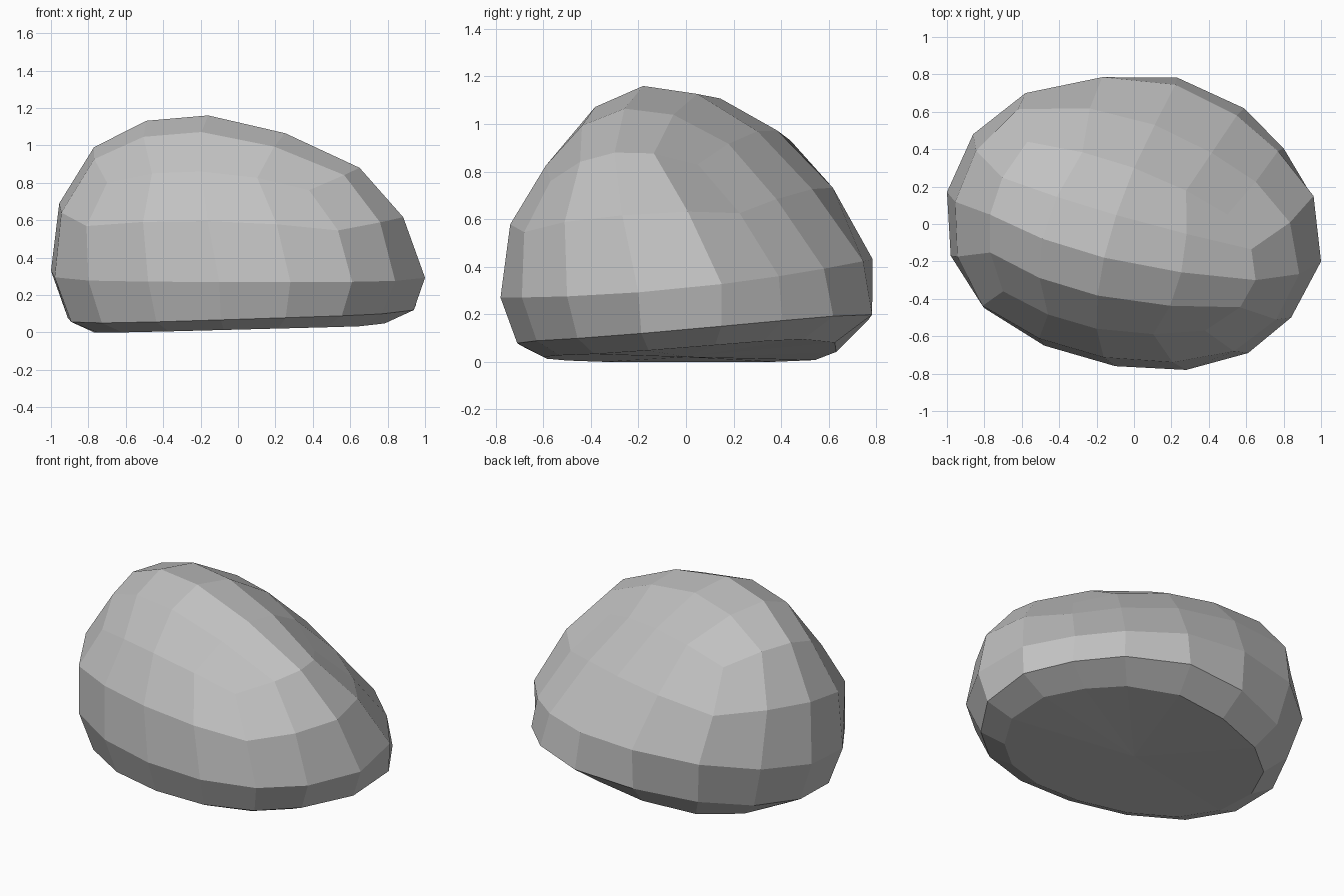
import bpy
import bmesh
from mathutils import Vector

cube = bpy.data.objects.get("Cube")
if cube:
    bpy.data.objects.remove(cube, do_unlink=True)

# Waist outline of the boulder, clockwise from the left end
OUTLINE = [(-1, .17), (-.86, .48), (-.58, .7), (-.17, .785),
           (.22, .745), (.55, .58), (.77, .39), (.96, .15),
           (1, -.2), (.84, -.5), (.61, -.69), (.28, -.78),
           (-.1, -.76), (-.48, -.65), (-.8, -.45), (-.98, -.17)]

# Control rows of the crown: front, crest, back
CROWN = [[(-.7, -.36, .8), (-.2, -.56, .86), (.38, -.57, .76)],
         [(-.77, .05, .99), (-.16, -.18, 1.16), (.65, -.3, .88)],
         [(-.57, .44, .93), (0, .3, .97), (.5, .05, .83)]]
STEPS_X = [0, .25, .5, .77, 1]
STEPS_Y = [0, .25, .5, .75, 1]
SIZE = 4

# The side that slopes and juts out at the foot
SLOPE = Vector((.6, .8))


def quadratic(a, b, c, t):
    """Curve through three points at t = 0, 0.5 and 1."""
    return (a * (2 * t - 1) * (t - 1) + b * 4 * t * (1 - t)
            + c * t * (2 * t - 1))


def crown_point(u, v):
    rows = [quadratic(*[Vector(p) for p in row], STEPS_X[u]) for row in CROWN]
    return quadratic(*rows, STEPS_Y[v])


def back_amount(y):
    """Zero at the front, one at the back, easing in."""
    return max(0, (y + .78) / 1.56) ** 2


def slope_amount(x, y):
    """One where the outline faces the sloping side, zero away from it."""
    return max(0, Vector((x, y)).normalized().dot(SLOPE)) ** 2


def waist_point(x, y):
    return Vector((x, y, .27 + .16 * back_amount(y)))


def shoulder_point(top, side):
    """Midway point pushed outwards, except on the sloping side."""
    mid = (top + side) / 2
    bulge = 1 + .08 * (1 - slope_amount(mid.x, mid.y))
    return Vector((mid.x * bulge, mid.y * bulge, mid.z + .03))


def foot_point(x, y):
    slope = slope_amount(x, y)
    s = .91 + .16 * slope
    return Vector((x * s, y * s,
                   .07 + .03 * x + .1 * back_amount(y) + .03 * slope))


def base_point(x, y):
    slope = slope_amount(x, y)
    s = .77 + .08 * slope
    return Vector((x * s, y * s, max(0, .015 + .02 * x + .07 * slope)))


def bridge(bm, upper, lower):
    for i in range(len(upper)):
        j = (i + 1) % len(upper)
        bm.faces.new((upper[i], upper[j], lower[j], lower[i]))


bm = bmesh.new()

# Crown grid
cells = range(SIZE + 1)
grid = {(u, v): bm.verts.new(crown_point(u, v)) for u in cells for v in cells}
for u in range(SIZE):
    for v in range(SIZE):
        bm.faces.new((grid[u, v], grid[u + 1, v],
                      grid[u + 1, v + 1], grid[u, v + 1]))

# Crown border, in the same order as the outline
half = SIZE // 2
border = [(0, v) for v in range(half, SIZE)]
border += [(u, SIZE) for u in range(SIZE)]
border += [(SIZE, v) for v in range(SIZE, 0, -1)]
border += [(u, 0) for u in range(SIZE, 0, -1)]
border += [(0, v) for v in range(half)]
rim = [grid[key] for key in border]

# Rings down the sides
waist = [bm.verts.new(waist_point(*p)) for p in OUTLINE]
shoulder = [bm.verts.new(shoulder_point(a.co, b.co))
            for a, b in zip(rim, waist)]
foot = [bm.verts.new(foot_point(*p)) for p in OUTLINE]
base = [bm.verts.new(base_point(*p)) for p in OUTLINE]
rings = [rim, shoulder, waist, foot, base]
for a, b in zip(rings, rings[1:]):
    bridge(bm, a, b)

# Underside
centre = bm.verts.new((0, 0, .02))
for i, vert in enumerate(base):
    bm.faces.new((vert, base[(i + 1) % len(base)], centre))

bmesh.ops.recalc_face_normals(bm, faces=bm.faces[:])
mesh = bpy.data.meshes.new("boulder")
bm.to_mesh(mesh)
bm.free()

boulder = bpy.data.objects.new("boulder", mesh)
bpy.context.collection.objects.link(boulder)

# Stone colour
stone = bpy.data.materials.new("grey_stone")
stone.use_nodes = True
colour = (.54, .54, .54, 1)
stone.diffuse_color = colour
for node in stone.node_tree.nodes:
    if node.type == 'BSDF_PRINCIPLED':
        node.inputs["Base Color"].default_value = colour
mesh.materials.append(stone)
